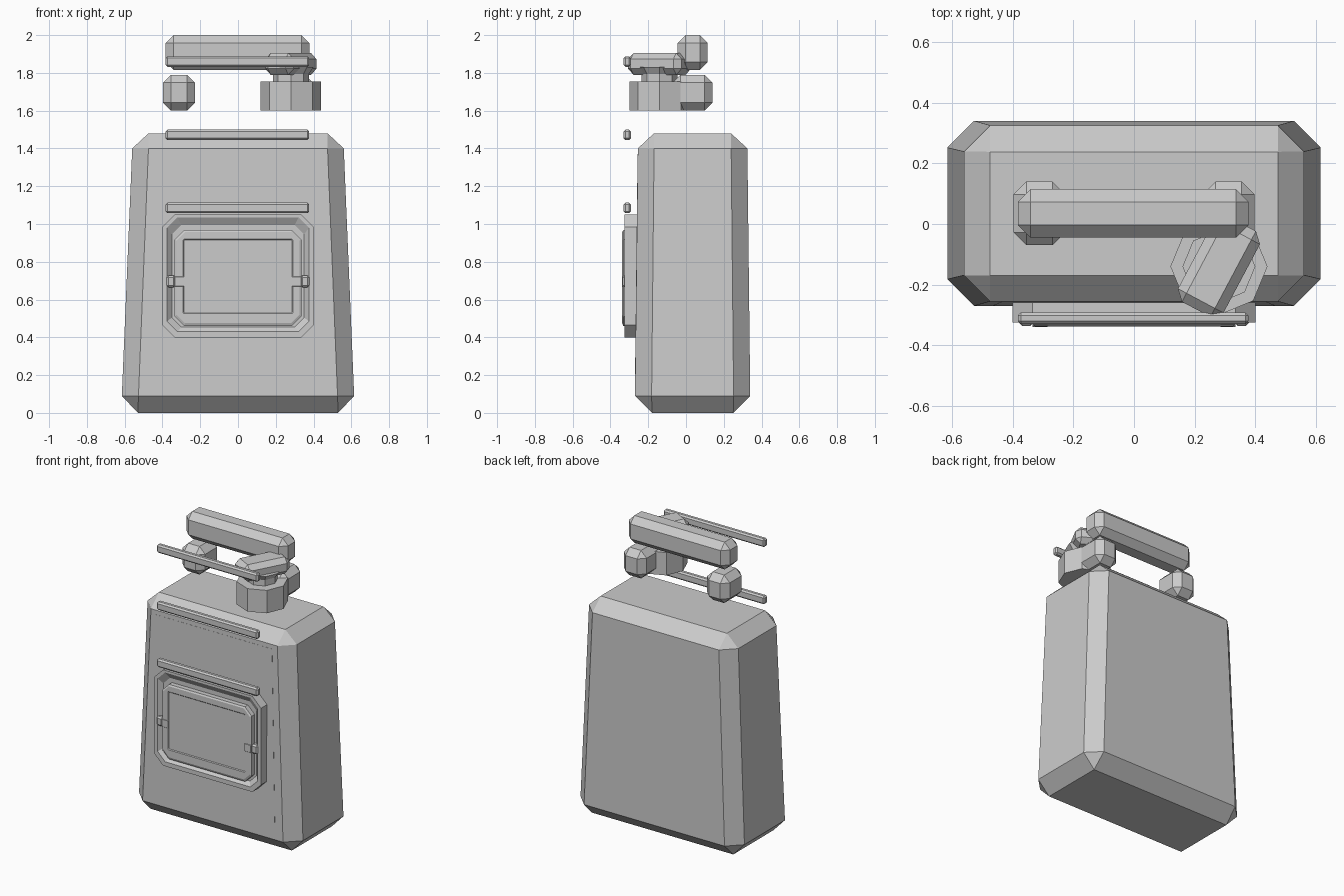
import bpy, bmesh, math
from mathutils import Matrix, Vector

if "Cube" in bpy.data.objects:
    bpy.data.objects.remove(bpy.data.objects["Cube"])

grey = bpy.data.materials.new("plain_grey")
grey.diffuse_color = (0.6, 0.6, 0.6, 1)
grey.use_nodes = True
grey.node_tree.nodes["Principled BSDF"].inputs["Base Color"].default_value = grey.diffuse_color


def finish(name, bm):
    bmesh.ops.recalc_face_normals(bm, faces=bm.faces[:])
    me = bpy.data.meshes.new(name)
    bm.to_mesh(me)
    bm.free()
    me.materials.append(grey)
    ob = bpy.data.objects.new(name, me)
    bpy.context.collection.objects.link(ob)
    return ob


def box(name, lo, hi, bevel, turn=0):
    """Box with single-segment chamfered edges, optionally turned about z."""
    lo, hi = Vector(lo), Vector(hi)
    bm = bmesh.new()
    bmesh.ops.create_cube(bm, size=1)
    bmesh.ops.scale(bm, vec=hi - lo, verts=bm.verts[:])
    bmesh.ops.bevel(bm, geom=bm.edges[:], offset=bevel, segments=1,
                    affect='EDGES', profile=0.5)
    bm.transform(Matrix.Translation((lo + hi) / 2) @ Matrix.Rotation(turn, 4, 'Z'))
    return finish(name, bm)


def octagon(x, a, b, c):
    """Chamfered rectangle, half width x, spanning a..b."""
    return [(x - c, a), (x, a + c), (x, b - c), (x - c, b),
            (c - x, b), (-x, b - c), (-x, a + c), (c - x, a)]


def loft(name, rings):
    bm = bmesh.new()
    rows = [[bm.verts.new(p) for p in r] for r in rings]
    for r, s in zip(rows, rows[1:]):
        n = len(r)
        for i in range(n):
            bm.faces.new((r[i], r[(i + 1) % n], s[(i + 1) % n], s[i]))
    bm.faces.new(rows[0])
    bm.faces.new(rows[-1])
    bmesh.ops.remove_doubles(bm, verts=bm.verts[:], dist=0.0001)
    return finish(name, bm)


def flat(z, *args):
    return [(x, y, z) for x, y in octagon(*args)]


def upright(y, *args):
    return [(x, y, z) for x, z in octagon(*args)]


# Tapered body with chamfered edges all round
loft("body", [flat(0, 0.53, -0.18, 0.25, 0),
              flat(0.09, 0.615, -0.27, 0.34, 0.088),
              flat(1.40, 0.56, -0.255, 0.325, 0.086),
              flat(1.48, 0.474, -0.17, 0.238, 0)])


# Thin panel lying flush on the front face
def front_y(z):
    return -0.27 + 0.015 * (z - 0.09) / 1.31


panel = [(-0.466, 0.15), (0.466, 0.15), (0.435, 1.37), (-0.435, 1.37)]
loft("front_panel", [[(x, front_y(z) + d, z) for x, z in panel]
                     for d in (0.004, -0.001)])

# Pouch frame with a sloping recess
loft("pouch_frame", [upright(-0.25, 0.40, 0.40, 1.05, 0.065),
                     upright(-0.325, 0.40, 0.40, 1.05, 0.065),
                     upright(-0.325, 0.375, 0.43, 1.035, 0.055),
                     upright(-0.30, 0.35, 0.455, 0.995, 0.05)])

# Pouch lid with raised rim
loft("pouch_lid", [upright(-0.29, 0.335, 0.46, 0.967, 0.05),
                   upright(-0.332, 0.335, 0.46, 0.967, 0.05),
                   upright(-0.338, 0.325, 0.475, 0.957, 0.045),
                   upright(-0.338, 0.29, 0.525, 0.92, 0.004),
                   upright(-0.333, 0.285, 0.53, 0.915, 0.004)])

# Side clips with tabs, and handle posts, on both sides
for side, s in (("left", -1), ("right", 1)):
    cx = 0.355 * s
    box(side + "_clip", (cx - 0.024, -0.336, 0.665), (cx + 0.024, -0.296, 0.727), 0.01)
    cx = 0.31 * s
    box(side + "_tab", (cx - 0.025, -0.34, 0.67), (cx + 0.025, -0.325, 0.722), 0.002)
    cx = 0.312 * s
    box(side + "_handle_post", (cx - 0.085, -0.07, 1.60), (cx + 0.085, 0.14, 1.79), 0.042)

# Carry handle bar
box("handle_bar", (-0.383, -0.045, 1.815), (0.378, 0.115, 2.0), 0.042)

# Three horizontal straps in front
for i, z in enumerate((1.085, 1.472, 1.86)):
    box("strap_%d" % (i + 1), (-0.383, -0.33, z - 0.028), (0.377, -0.292, z + 0.028), 0.01)

# Octagonal spout, neck and turned cap lever
CX, CY = 0.28, -0.14


def disc(r, z):
    return [(CX + r * math.cos(i * math.pi / 4), CY + r * math.sin(i * math.pi / 4), z)
            for i in range(8)]


loft("spout_base", [disc(0.16, 1.60), disc(0.16, 1.755)])
loft("spout_neck", [disc(0.095, 1.75), disc(0.095, 1.795), disc(0.12, 1.83)])
box("cap_lever", (CX - 0.16, CY - 0.085, 1.79), (CX + 0.16, CY + 0.085, 1.905),
    0.032, math.radians(62))
